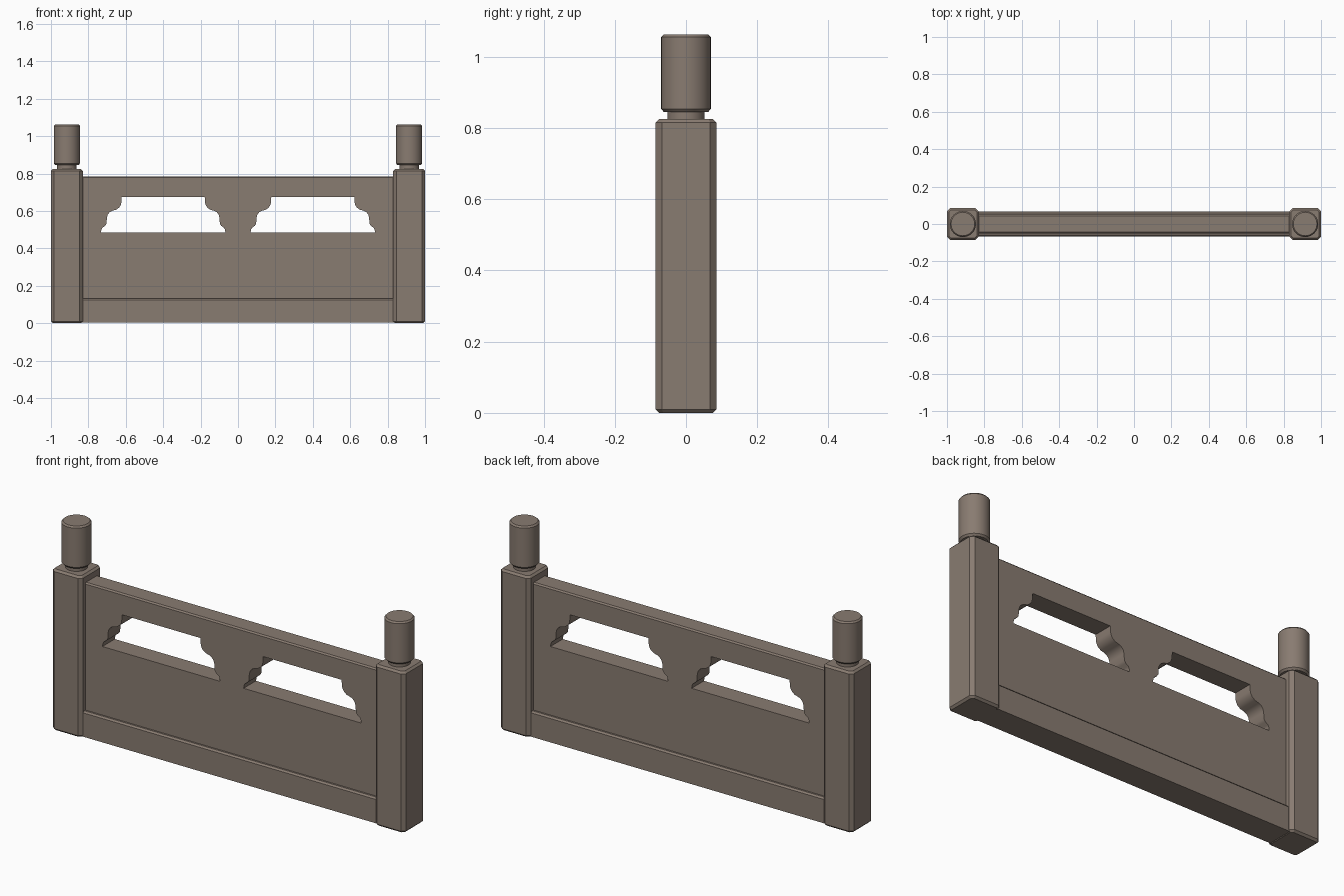
import bpy, bmesh, math

cube = bpy.data.objects.get("Cube")
if cube:
    bpy.data.objects.remove(cube, do_unlink=True)

stone = bpy.data.materials.new("warm_grey_stone")
stone.use_nodes = True
COLOUR = (0.25, 0.20, 0.165, 1)
stone.diffuse_color = COLOUR
bsdf = next(n for n in stone.node_tree.nodes if n.type == 'BSDF_PRINCIPLED')
bsdf.inputs["Base Color"].default_value = COLOUR


def finish(name, bm, smooth=False):
    bmesh.ops.recalc_face_normals(bm, faces=bm.faces)
    mesh = bpy.data.meshes.new(name)
    bm.to_mesh(mesh)
    bm.free()
    mesh.materials.append(stone)
    obj = bpy.data.objects.new(name, mesh)
    bpy.context.collection.objects.link(obj)
    if smooth:
        bpy.ops.object.select_all(action='DESELECT')
        obj.select_set(True)
        bpy.context.view_layer.objects.active = obj
        bpy.ops.object.shade_smooth_by_angle(angle=math.radians(35))
    return obj


def box(x0, x1, depth, z0, z1):
    bm = bmesh.new()
    bmesh.ops.create_cube(bm, size=1)
    for v in bm.verts:
        v.co.x = x0 if v.co.x < 0 else x1
        v.co.y *= depth
        v.co.z = z0 if v.co.z < 0 else z1
    return bm


def chamfer(bm, width, rule):
    edges = [e for e in bm.edges if rule(*e.verts)]
    bmesh.ops.bevel(bm, geom=edges, offset=width, segments=1, affect='EDGES')


def along_x_at(z):
    return lambda a, b: (abs(a.co.x - b.co.x) > 0.1
                         and abs(a.co.z - z) < 1e-4 and abs(b.co.z - z) < 1e-4)


# Corner posts: wide chamfers upright, narrow ones at the ends
POST_X, POST_TOP = 0.915, 0.825
for side, sign in (("left", 1), ("right", -1)):
    cx = sign * POST_X
    bm = box(cx - 0.085, cx + 0.085, 0.17, 0, POST_TOP)
    chamfer(bm, 0.017, lambda a, b: abs(a.co.z - b.co.z) > 0.1)
    chamfer(bm, 0.010, lambda a, b: abs(a.co.z - b.co.z) < 1e-4)
    finish(side + "_post", bm)

    # Turned finial with a narrow neck
    bm = bmesh.new()
    profile = [(0.052, 0.815), (0.052, 0.845), (0.062, 0.845),
               (0.070, 0.854), (0.070, 1.055), (0.063, 1.063)]
    rings = []
    for r, z in profile:
        angles = [math.tau * i / 32 for i in range(32)]
        rings.append([bm.verts.new((cx + r * math.cos(t), r * math.sin(t), z))
                      for t in angles])
    for low, high in zip(rings, rings[1:]):
        for i in range(32):
            j = (i + 1) % 32
            bm.faces.new((low[i], low[j], high[j], high[i]))
    bm.faces.new(rings[0])
    bm.faces.new(rings[-1])
    finish(side + "_finial", bm, smooth=True)

# Plinth, lower panel and top rail between the posts
SPAN, DEPTH = 0.84, 0.10
SILL, LINTEL, RAIL_TOP = 0.484, 0.676, 0.785
bm = box(-SPAN, SPAN, 0.135, 0.003, 0.133)
chamfer(bm, 0.008, along_x_at(0.133))
finish("plinth", bm)
finish("lower_panel", box(-SPAN, SPAN, DEPTH, 0.12, SILL))
bm = box(-SPAN, SPAN, DEPTH, LINTEL, RAIL_TOP)
chamfer(bm, 0.007, along_x_at(RAIL_TOP))
finish("top_rail", bm)

# Carved brackets that frame the two openings: (overhang, height)
OGEE = [(0, SILL), (0.003, 0.502), (0.008, 0.510), (0.022, 0.520),
        (0.030, 0.532), (0.032, 0.565), (0.037, 0.582), (0.047, 0.594),
        (0.060, 0.601), (0.082, 0.607), (0.097, 0.618), (0.106, 0.632),
        (0.109, 0.645), (0.111, LINTEL)]


def bracket(name, outline):
    bm = bmesh.new()
    face = bm.faces.new([bm.verts.new((x, -DEPTH / 2, z)) for x, z in outline])
    new = bmesh.ops.extrude_face_region(bm, geom=[face])["geom"]
    moved = [g for g in new if isinstance(g, bmesh.types.BMVert)]
    bmesh.ops.translate(bm, verts=moved, vec=(0, DEPTH, 0))
    finish(name, bm, smooth=True)


inner = [(0.067 + d, z) for d, z in OGEE]
bracket("centre_bracket", inner + [(-x, z) for x, z in reversed(inner)])
for side, sign in (("left", 1), ("right", -1)):
    outer = [(sign * (0.733 - d), z) for d, z in OGEE]
    bracket(side + "_bracket",
            outer + [(sign * SPAN, LINTEL), (sign * SPAN, SILL)])
